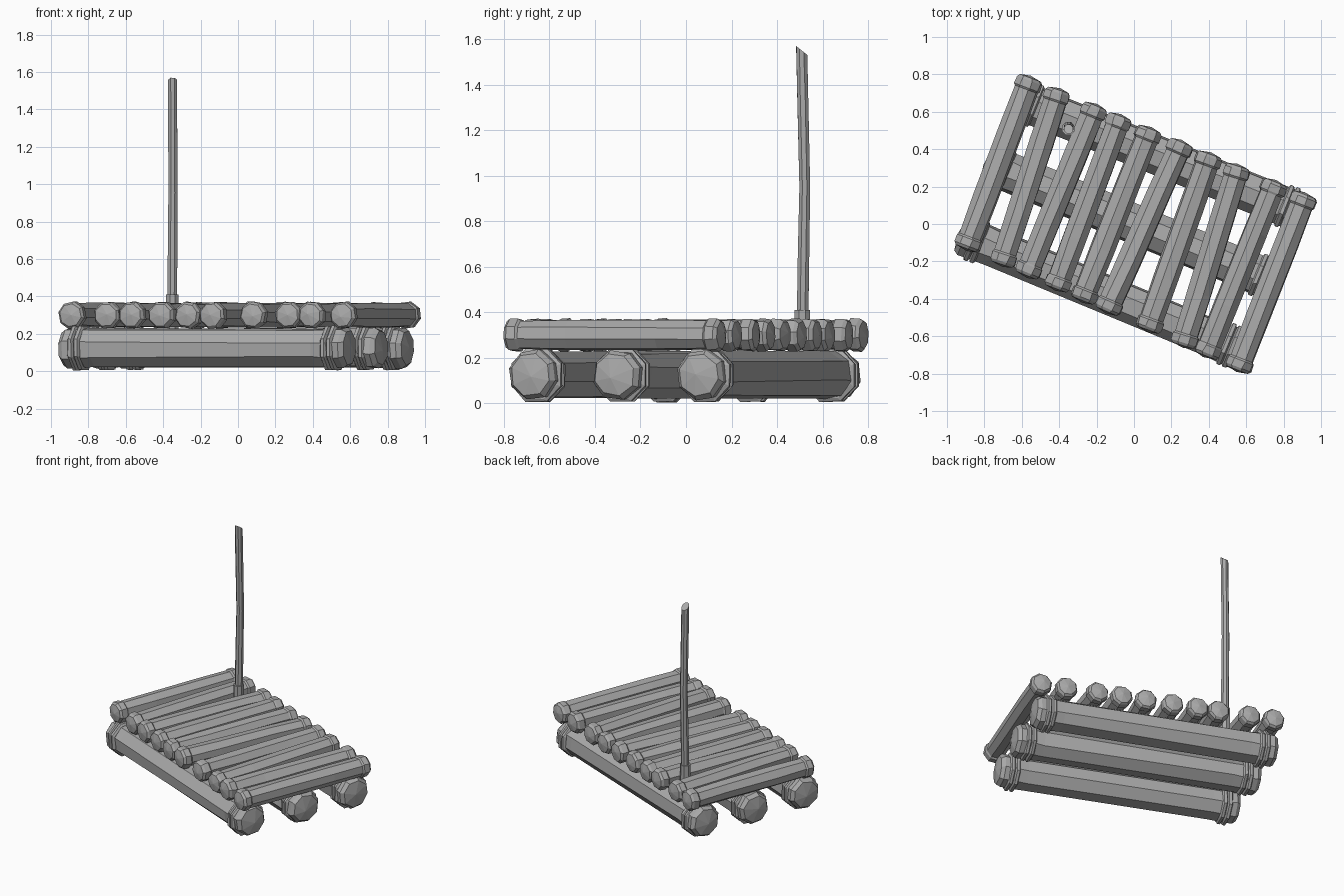
import bpy
import bmesh
import math
import random
from mathutils import Vector

random.seed(4)
if "Cube" in bpy.data.objects:
    bpy.data.objects.remove(bpy.data.objects["Cube"], do_unlink=True)

wood = bpy.data.materials.new("grey_wood")
wood.use_nodes = True
grey = (0.4, 0.4, 0.4, 1)
wood.diffuse_color = grey
bsdf = wood.node_tree.nodes["Principled BSDF"]
bsdf.inputs["Base Color"].default_value = grey
bsdf.inputs["Roughness"].default_value = 0.9


def lathe(name, rings, axis, sides=8, jitter=0.0, dome=0.0, turn=0.0):
    """Loft faceted rings (centre, radius) that all face along one axis."""
    axis = Vector(axis).normalized()
    ref = Vector((0, 0, 1)) if abs(axis.z) < 0.9 else Vector((1, 0, 0))
    u = axis.cross(ref).normalized()
    v = u.cross(axis)
    bm = bmesh.new()
    loops = []
    for centre, radius in rings:
        loop = []
        for i in range(sides):
            a = turn + math.tau * (i + 0.5) / sides + random.uniform(-jitter, jitter)
            r = radius * (1 + random.uniform(-jitter, jitter) * 0.4)
            loop.append(bm.verts.new(Vector(centre) + (u * math.cos(a) + v * math.sin(a)) * r))
        loops.append(loop)
    for low, high in zip(loops, loops[1:]):
        for i in range(sides):
            j = (i + 1) % sides
            bm.faces.new((low[i], low[j], high[j], high[i]))
    # Fanned, slightly domed ends
    for loop, centre, push in ((loops[0], rings[0][0], -dome), (loops[-1], rings[-1][0], dome)):
        off = u * random.uniform(-1, 1) * dome + v * random.uniform(-1, 1) * dome
        tip = bm.verts.new(Vector(centre) + axis * push + off)
        for i in range(sides):
            bm.faces.new((loop[i], loop[(i + 1) % sides], tip))
    bmesh.ops.recalc_face_normals(bm, faces=bm.faces)
    mesh = bpy.data.meshes.new(name)
    bm.to_mesh(mesh)
    bm.free()
    mesh.materials.append(wood)
    obj = bpy.data.objects.new(name, mesh)
    bpy.context.collection.objects.link(obj)
    return obj


def beam(name, start, end, profile, jitter, dome):
    """Beam whose end profile (inset, radius) is mirrored at both ends."""
    a, b = Vector(start), Vector(end)
    d = (b - a).normalized()
    rings = [(a + d * t, r) for t, r in profile]
    rings += [(b - d * t, r) for t, r in reversed(profile)]
    return lathe(name, rings, d, 8, jitter, dome, random.uniform(-0.2, 0.2))


# Three thick floats, each lashed with a double band near both ends
float_profile = [(0.015, 0.095), (0.04, 0.113), (0.10, 0.111), (0.2, 0.108)]
float_ends = [((-0.94, -0.05), (0.61, -0.69)),
              ((-0.80, 0.33), (0.78, -0.32)),
              ((-0.65, 0.68), (0.92, 0.05))]
for n, (p, q) in enumerate(float_ends):
    a, b = Vector((*p, 0.125)), Vector((*q, 0.125))
    d = (b - a).normalized()
    beam(f"float_log_{n + 1}", a, b, float_profile, 0.06, 0.015)
    for m, (end, way) in enumerate(((a, d), (b, -d))):
        for k, inset in enumerate((0.09, 0.125)):
            c = end + way * inset
            rings = [(c - d * 0.017, 0.112), (c - d * 0.009, 0.127),
                     (c + d * 0.009, 0.127), (c + d * 0.017, 0.112)]
            lathe(f"rope_band_{n + 1}_{m + 1}_{k + 1}", rings, d, 8, 0.04)

# Deck slats, unevenly spaced, with thicker collars at their ends
slat_profile = [(0.01, 0.062), (0.025, 0.074), (0.065, 0.075), (0.075, 0.066), (0.3, 0.068)]
front_x = [-0.90, -0.71, -0.58, -0.42, -0.28, -0.15, 0.07, 0.26, 0.38, 0.55]
back_x = [-0.55, -0.40, -0.20, -0.07, 0.09, 0.26, 0.41, 0.56, 0.76, 0.92]
for n, (fx, bx) in enumerate(zip(front_x, back_x)):
    start = (fx, -0.14 - 0.448 * (fx + 0.90), 0.30)
    end = (bx, 0.79 - 0.425 * (bx + 0.55), 0.30)
    beam(f"deck_slat_{n + 1}", start, end, slat_profile, 0.06, 0.012)

# Mast with a slight bend, a slanted tip and a foot collar
mast = lathe("mast", [((-0.352, 0.51, 0.22), 0.027), ((-0.35, 0.515, 0.6), 0.027),
                      ((-0.348, 0.522, 0.95), 0.026), ((-0.349, 0.512, 1.35), 0.026),
                      ((-0.35, 0.508, 1.55), 0.026)], (0, 0, 1), 8, 0.06)
for vert in mast.data.vertices:
    if vert.co.z > 1.5:
        vert.co.z -= (vert.co.y - 0.508) * 0.8
lathe("mast_collar", [((-0.352, 0.51, 0.22), 0.036), ((-0.352, 0.51, 0.41), 0.036)],
      (0, 0, 1), 8, 0.04)
